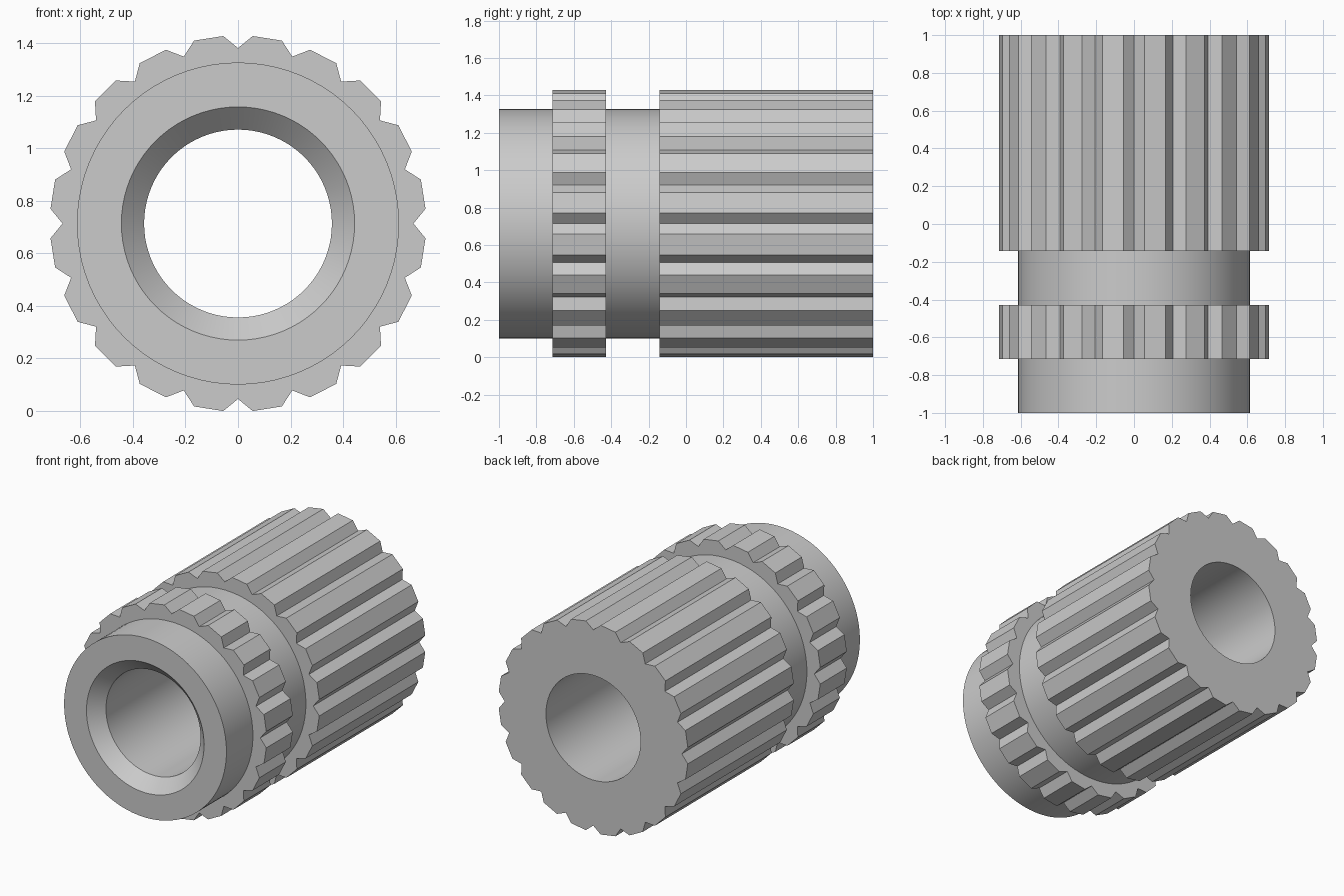
import bpy, bmesh
from math import sin, cos, radians, tau

cube = bpy.data.objects.get("Cube")
if cube:
    bpy.data.objects.remove(cube, do_unlink=True)

# Main dimensions
TEETH = 20
COLUMNS = TEETH * 4
TIP, VALLEY = 0.716, 0.668
CORE, BORE, MOUTH = 0.613, 0.3575, 0.444
AXIS_Z = TIP * cos(radians(4.5))

# Satin grey metal
metal = bpy.data.materials.new("grey_metal")
metal.use_nodes = True
grey = (0.6, 0.6, 0.6, 1)
metal.diffuse_color = grey
metal.node_tree.nodes["Principled BSDF"].inputs["Base Color"].default_value = grey


def round_section(radius):
    return [radius] * COLUMNS


def toothed_section():
    # Valley, tip corner, middle of the flat tip, tip corner
    return [VALLEY, TIP, TIP * cos(radians(4.5)), TIP] * TEETH


# Closed profile: chamfered mouth, collar, knurl band, groove, long knurl, bore
core, teeth = round_section(CORE), toothed_section()
sections = [
    (-1 + MOUTH - BORE, round_section(BORE)),
    (-1, round_section(MOUTH)),
    (-1, core),
    (-5 / 7, core),
    (-5 / 7, teeth),
    (-3 / 7, teeth),
    (-3 / 7, core),
    (-1 / 7, core),
    (-1 / 7, teeth),
    (1, teeth),
    (1, round_section(BORE)),
]

# Loft the sections around the axis into one watertight sleeve
bm = bmesh.new()
rings = []
for y, radii in sections:
    ring = []
    for i, r in enumerate(radii):
        a = tau * i / COLUMNS
        ring.append(bm.verts.new((r * sin(a), y, AXIS_Z + r * cos(a))))
    rings.append(ring)
for k, ring in enumerate(rings):
    after = rings[(k + 1) % len(rings)]
    for i in range(COLUMNS):
        j = (i + 1) % COLUMNS
        bm.faces.new((ring[i], ring[j], after[j], after[i]))
bmesh.ops.recalc_face_normals(bm, faces=bm.faces)

mesh = bpy.data.meshes.new("knurled_sleeve")
bm.to_mesh(mesh)
bm.free()
mesh.materials.append(metal)
sleeve = bpy.data.objects.new("knurled_sleeve", mesh)
bpy.context.collection.objects.link(sleeve)

# Smooth round walls, crisp tooth and rim edges
bpy.ops.object.select_all(action="DESELECT")
sleeve.select_set(True)
bpy.context.view_layer.objects.active = sleeve
bpy.ops.object.shade_smooth_by_angle(angle=radians(25))
